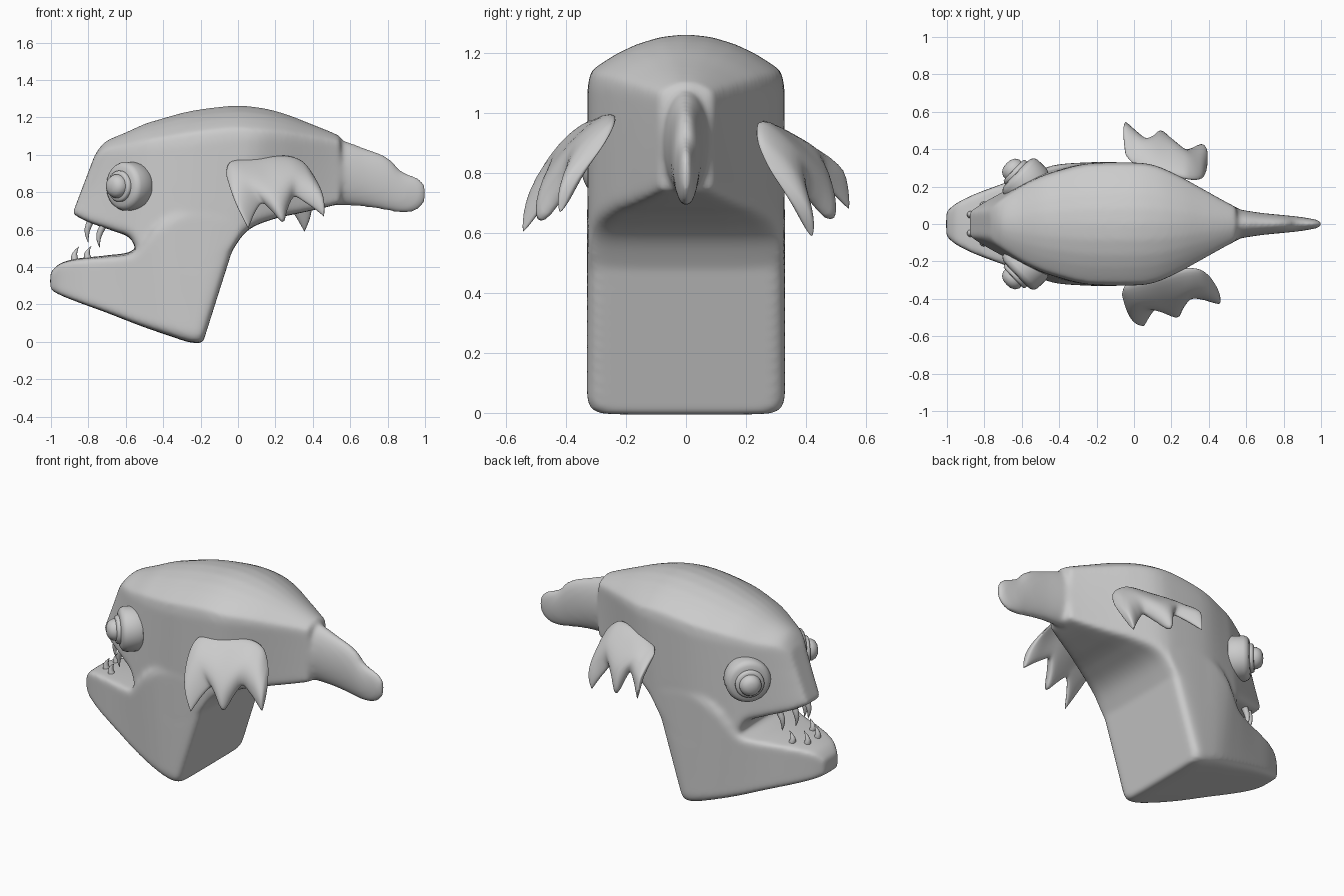
import bpy, bmesh, math
from mathutils import Vector, Matrix

if "Cube" in bpy.data.objects:
    bpy.data.objects.remove(bpy.data.objects["Cube"])


def spline(pts, steps):
    """Catmull-Rom through tuples of any length."""
    out, n = [], len(pts)
    for i in range(n - 1):
        a, b, c, d = pts[max(i - 1, 0)], pts[i], pts[i + 1], pts[min(i + 2, n - 1)]
        for s in range(steps):
            t = s / steps
            out.append(tuple(0.5 * (2 * q + (r - p) * t + (2 * p - 5 * q + 4 * r - w) * t * t
                                    + (3 * q - p - 3 * r + w) * t ** 3)
                             for p, q, r, w in zip(a, b, c, d)))
    return out + [pts[-1]]


def sample(pts, u):
    """Linear lookup in a dense point list, u in 0..1."""
    f = u * (len(pts) - 1)
    i = min(int(f), len(pts) - 2)
    return tuple(p + (q - p) * (f - i) for p, q in zip(pts[i], pts[i + 1]))


def finish(name, bm, angle=180):
    bmesh.ops.remove_doubles(bm, verts=bm.verts, dist=1e-5)
    bmesh.ops.recalc_face_normals(bm, faces=bm.faces)
    me = bpy.data.meshes.new(name)
    bm.to_mesh(me)
    bm.free()
    ob = bpy.data.objects.new(name, me)
    bpy.context.collection.objects.link(ob)
    bpy.ops.object.select_all(action='DESELECT')
    ob.select_set(True)
    bpy.context.view_layer.objects.active = ob
    bpy.ops.object.shade_smooth_by_angle(angle=math.radians(angle))
    return ob


def loft(bm, rings):
    rings = [[bm.verts.new(p) for p in r] for r in rings]
    n = len(rings[0])
    for a, b in zip(rings, rings[1:]):
        for i in range(n):
            bm.faces.new((a[i], a[(i + 1) % n], b[(i + 1) % n], b[i]))
    bm.faces.new(rings[0])
    bm.faces.new(rings[-1])


def slab_ring(s, crown):
    """Flat-sided section with an arched top: bottom x,z, top x,z, half width."""
    xb, zb, xt, zt, w = s
    h = math.hypot(xt - xb, zt - zb)
    k = 1 - min(crown * w / h, 0.45)
    half = [(0, 0), (.5, 0), (.84, .004), (.96, .02), (1, .07), (1, k * .35), (1, k * .65), (1, k - .06)]
    half += [(y, 1 - (1 - k) * y * y) for y in (.97, .85, .7, .5, .25, 0)]
    full = half + [(-y, t) for y, t in half[-2:0:-1]]
    return [(xb + (xt - xb) * t, y * w, zb + (zt - zb) * t) for y, t in full]


# Body: head and back, lower jaw and throat, and the paddle tail, merged into one skin
back = [(-.885, .685, -.765, 1.0, .068), (-.80, .64, -.71, 1.07, .122), (-.66, .59, -.60, 1.12, .197),
        (-.573, .55, -.50, 1.165, .245), (-.505, .43, -.42, 1.19, .275), (-.30, .33, -.25, 1.235, .321),
        (-.10, .40, -.03, 1.262, .329), (.04, .585, .12, 1.252, .317), (.18, .653, .25, 1.22, .262),
        (.33, .688, .38, 1.17, .187), (.46, .717, .48, 1.13, .127), (.55, .74, .55, 1.10, .088)]
jaw = [(-1.004, .28, -1.004, .37, .065), (-.95, .25, -.95, .42, .11), (-.85, .21, -.85, .447, .16),
       (-.70, .155, -.70, .463, .216), (-.52, .085, -.55, .495, .275), (-.37, .033, -.42, .65, .317),
       (-.27, .0, -.22, .74, .329), (-.215, -.007, -.01, .70, .327), (-.188, -.006, .03, .68, .295)]
# tail: x, bottom z, top z, half width
tail = [(.44, .74, 1.06, .08), (.54, .73, 1.08, .08), (.68, .72, 1.036, .06), (.80, .70, .987, .048),
        (.87, .688, .918, .041), (.93, .691, .891, .032), (.98, .718, .868, .022), (1.006, .765, .825, .01)]
bm = bmesh.new()
loft(bm, [slab_ring(s, .40) for s in spline(back, 6)])
loft(bm, [slab_ring(s, .06) for s in spline(jaw, 6)])
loft(bm, [[(x, w * math.cos(a), (b + t) / 2 + (t - b) / 2 * math.sin(a))
           for a in (2 * math.pi * i / 24 for i in range(24))] for x, b, t, w in spline(tail, 5)])
body = finish("body", bm)
rm = body.modifiers.new("merge", 'REMESH')
rm.mode = 'VOXEL'
rm.voxel_size = 0.012
rm.use_smooth_shade = True
sm = body.modifiers.new("soften", 'SMOOTH')
sm.factor = 0.5
sm.iterations = 16

# Eyes: lathed housing with stepped pupil
eye = [(0, -.08), (.10, -.08), (.122, -.072), (.13, -.05), (.13, .015), (.122, .034), (.105, .045), (.083, .048),
       (.083, .06), (.076, .068), (.063, .07), (.062, .085), (.05, .106), (.028, .118), (0, .121)]
for side, label in ((-1, "right"), (1, "left")):
    bm = bmesh.new()
    vs = [bm.verts.new((r, 0, d)) for r, d in eye]
    es = [bm.edges.new(e) for e in zip(vs, vs[1:])]
    bmesh.ops.spin(bm, geom=vs + es, cent=(0, 0, 0), axis=(0, 0, 1), angle=2 * math.pi, steps=40)
    q = Vector((-.72, .69 * side, 0)).to_track_quat('Z', 'Y')
    bm.transform(Matrix.Translation((-.595, .24 * side, .832)) @ q.to_matrix().to_4x4())
    finish("eye_" + label, bm, 45)

# Side fins: scalloped sheet with lens thickness and ribs at the tips
top = spline([(-.065, .90), (-.035, .965), (.10, .985), (.25, .995), (.345, .965), (.405, .89)], 8)
low = spline([(.055, .605), (.09, .69), (.13, .74), (.18, .70), (.24, .64), (.265, .71),
              (.30, .775), (.36, .745), (.41, .71), (.46, .67)], 8)


def fin_point(u, v, face):
    (xt, zt), (xb, zb) = sample(top, u), sample(low, u)
    swell = max(math.sin(math.pi * v), 0)
    x = xt + (xb - xt) * v + .035 * swell * (u - .35)
    z = zt + (zb - zt) * v
    rib = 1 - .35 * v * (.5 - .5 * math.cos(4 * math.pi * u))
    thick = .05 * rib * swell ** .42 * max(4 * u * (1 - u), 0) ** .3
    y = .31 + .65 * (.98 - z) - .2 * x + .03 * swell
    return Vector((x, -(y + face * thick), z))


NU, NV = 48, 14
for side, label in ((-1, "right"), (1, "left")):
    bm = bmesh.new()
    for face in (-1, 1):
        g = [[bm.verts.new(fin_point(.5 - .5 * math.cos(math.pi * i / NU),
                                     .5 - .5 * math.cos(math.pi * j / NV), face))
              for j in range(NV + 1)] for i in range(NU + 1)]
        for i in range(NU):
            for j in range(NV):
                bm.faces.new((g[i][j], g[i + 1][j], g[i + 1][j + 1], g[i][j + 1]))
    if side > 0:  # the far fin is swung forward, its leading corner kept low
        pivot = Matrix.Translation((.2, 0, .9))
        bm.transform(pivot @ Matrix.Rotation(math.radians(22), 4, 'Y') @ pivot.inverted()
                     @ Matrix.Diagonal((1, -1, 1, 1)))
        for v in bm.verts:
            v.co.z -= max(0, v.co.z - .8) * .5 * min(1, max(0, (.28 - v.co.x) / .28))
    finish("side_fin_" + label, bm)

# Teeth: curved spikes, root to tip, mirrored on both sides
teeth = [((-.785, .65), (-.80, .53), .06), ((-.72, .62), (-.74, .505), .11),
         ((-.87, .43), (-.85, .51), .05), ((-.80, .44), (-.785, .512), .10)]
for n, ((x0, z0), (x1, z1), y) in enumerate(teeth):
    for side in (-1, 1):
        bm = bmesh.new()
        rings = []
        for k in range(7):
            t = k / 6
            r = .02 * (1 - t ** 1.5) + .001
            x = x0 + (x1 - x0) * t - .014 * math.sin(math.pi * t)
            rings.append([(x + r * math.cos(a), side * y + r * math.sin(a), z0 + (z1 - z0) * t)
                          for a in (math.pi * i / 6 for i in range(12))])
        loft(bm, rings)
        finish("tooth_%d_%s" % (n + 1, "left" if side > 0 else "right"), bm, 50)
